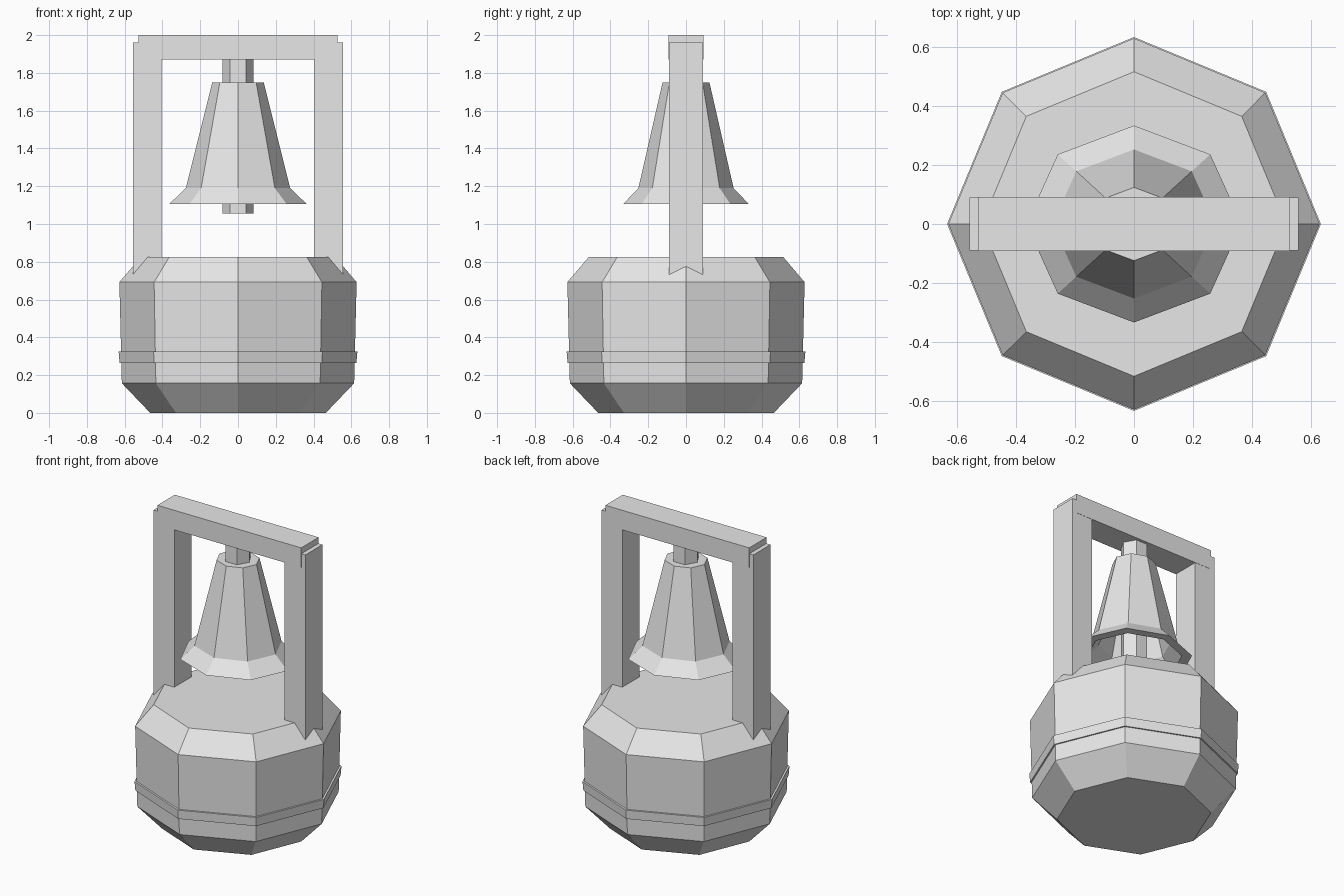
import bpy
import bmesh
import math

if "Cube" in bpy.data.objects:
    bpy.data.objects.remove(bpy.data.objects["Cube"])

grey = bpy.data.materials.new("plain grey")
grey.diffuse_color = (0.8, 0.8, 0.8, 1)
grey.use_nodes = True
grey.node_tree.nodes["Principled BSDF"].inputs["Base Color"].default_value = grey.diffuse_color


def finish(name, bm):
    bmesh.ops.recalc_face_normals(bm, faces=bm.faces)
    mesh = bpy.data.meshes.new(name)
    bm.to_mesh(mesh)
    bm.free()
    mesh.materials.append(grey)
    obj = bpy.data.objects.new(name, mesh)
    bpy.context.collection.objects.link(obj)
    return obj


def lathe(name, profile, sides, x_scale=1.0, closed=False):
    """Faceted turned shape from (radius, z) points, capped unless closed."""
    bm = bmesh.new()
    rings = []
    for r, z in profile:
        rings.append([bm.verts.new((x_scale * r * math.cos(math.tau * i / sides),
                                    r * math.sin(math.tau * i / sides), z))
                      for i in range(sides)])
    pairs = list(zip(rings, rings[1:]))
    if closed:
        pairs.append((rings[-1], rings[0]))
    else:
        bm.faces.new(rings[0])
        bm.faces.new(rings[-1])
    for a, b in pairs:
        for i in range(sides):
            j = (i + 1) % sides
            bm.faces.new((a[i], a[j], b[j], b[i]))
    return finish(name, bm)


def box(name, x0, x1, y0, y1, z0, z1):
    bm = bmesh.new()
    bmesh.ops.create_cube(bm, size=1)
    for v in bm.verts:
        v.co = (x1 if v.co.x > 0 else x0,
                y1 if v.co.y > 0 else y0,
                z1 if v.co.z > 0 else z0)
    return finish(name, bm)


# Octagonal float body with chamfered top and bottom
lathe("buoy_body", [(0.465, 0), (0.615, 0.157), (0.628, 0.692), (0.515, 0.825)], 8)

# Thin raised band around the body
lathe("body_band", [(0.61, 0.265), (0.627, 0.265), (0.632, 0.325), (0.61, 0.325)],
      8, closed=True)

# Support frame: two posts sunk into the body and a crossbeam
for side, name in ((-1, "left_post"), (1, "right_post")):
    xs = sorted((side * 0.405, side * 0.557))
    box(name, xs[0], xs[1], -0.09, 0.09, 0.70, 1.96)
box("crossbeam", -0.528, 0.528, -0.0915, 0.0915, 1.87, 2.0)

# Hollow flared bell, slightly wider along the beam
lathe("bell", [(0.124, 1.75), (0.252, 1.19), (0.333, 1.105),
               (0.275, 1.105), (0.205, 1.19), (0.08, 1.70)][::-1], 8, x_scale=1.095)

# Six-sided rod: hanger above the bell and clapper below
lathe("hanger_and_clapper", [(0.083, 1.055), (0.083, 1.875)], 6)
